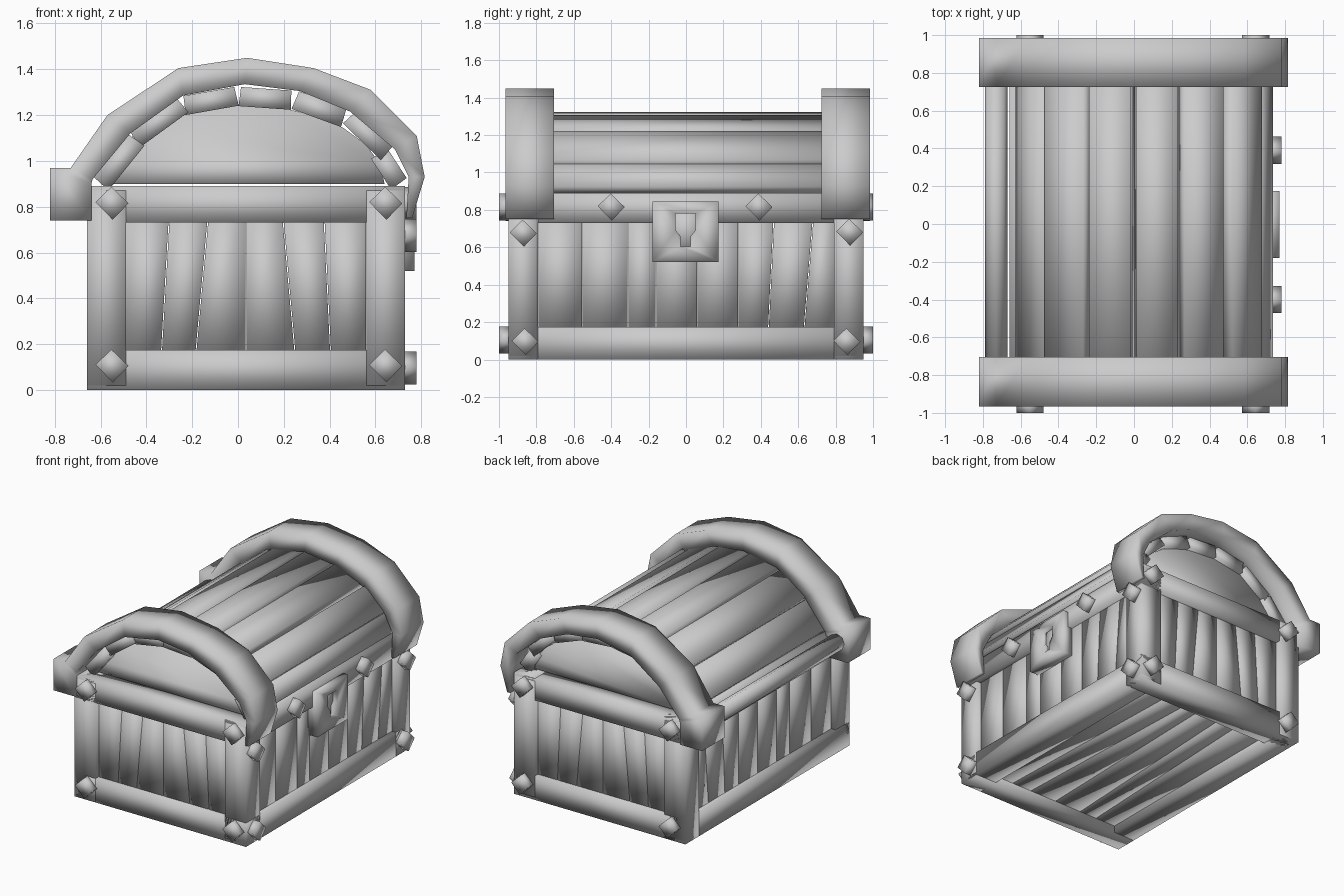
import bpy, bmesh
from math import radians, cos, sin
from mathutils import Vector

if "Cube" in bpy.data.objects:
    bpy.data.objects.remove(bpy.data.objects["Cube"])


def finish(name, bm, smooth=True):
    bmesh.ops.recalc_face_normals(bm, faces=bm.faces)
    mesh = bpy.data.meshes.new(name)
    bm.to_mesh(mesh)
    bm.free()
    for p in mesh.polygons:
        p.use_smooth = smooth
    obj = bpy.data.objects.new(name, mesh)
    bpy.context.collection.objects.link(obj)
    return obj


def loft(name, sections, smooth=True):
    """Skin a row of equal-length closed rings and cap both ends."""
    bm = bmesh.new()
    rings = [[bm.verts.new(p) for p in s] for s in sections]
    n = len(rings[0])
    for a, b in zip(rings, rings[1:]):
        for i in range(n):
            j = (i + 1) % n
            bm.faces.new((a[i], a[j], b[j], b[i]))
    bm.faces.new(rings[0])
    bm.faces.new(rings[-1])
    return finish(name, bm, smooth)


def place(axis, d, u, v):
    """Point at depth d along an axis, (u, v) being the other two axes in order."""
    return {'X': (d, u, v), 'Y': (u, d, v), 'Z': (u, v, d)}[axis]


def prism(name, axis, lo, hi, outline, smooth=True):
    return loft(name, [[place(axis, d, u, v) for u, v in outline] for d in (lo, hi)], smooth)


def box(name, x0, x1, y0, y1, z0, z1):
    return prism(name, 'Z', z0, z1, [(x0, y0), (x1, y0), (x1, y1), (x0, y1)])


def planks(name, axis, lo, hi, v0, v1, low, high):
    """Slightly slanted boards; low/high are the joints at v0 and v1."""
    for i in range(len(low) - 1):
        prism(f"{name}_{i}", axis, lo, hi, [(low[i] + .002, v0), (low[i + 1] - .002, v0),
                                            (high[i + 1] - .002, v1), (high[i] + .002, v1)])


X0, X1, Y, TOP = -.66, .73, .95, .89

# Frame: corner posts, bottom and top beams
for sy in (-1, 1):
    ya, yb = sorted((sy * Y, sy * (Y - .16)))
    for xa in (X0, X1 - .17):
        box("corner_post", xa, xa + .17, ya, yb, .02, TOP - .02)
    box("end_bottom_beam", X0, X1, ya, yb, 0, .175)
    box("end_top_beam", X0, X1, ya, yb, .73, TOP)
for xa in (X0, X1 - .17):
    box("side_bottom_beam", xa, xa + .17, -Y, Y, 0, .175)
    box("side_top_beam", xa, xa + .17, -Y, Y, .73, TOP)

# Wall boards
end_low = [-.49, -.335, -.185, .035, .25, .405, .56]
end_high = [-.49, -.30, -.13, .035, .195, .375, .56]
side_low = [-.79, -.555, -.31, -.16, .06, .28, .44, .63, .80]
side_high = [-.79, -.555, -.31, -.16, .06, .28, .47, .68, .80]
for s, label in ((-1, "front"), (1, "back")):
    planks(label + "_board", 'Y', s * .85, s * .915, .15, .76, end_low, end_high)
planks("right_board", 'X', .63, .695, .15, .76, side_low, side_high)
planks("left_board", 'X', -.625, -.56, .15, .76, side_low, side_high)

# Floor boards
planks("floor_board", 'Z', .05, .11, -.82, .82,
       [-.52, -.33, -.19, .03, .25, .41, .59], [-.52, -.26, -.11, .07, .19, .36, .59])

# Lid staves: centre x, centre z, tilt, width
for i, (x, z, tilt, w) in enumerate([
        (-.52, .995, 51, .25), (-.347, 1.17, 36, .26), (-.12, 1.262, 10, .235),
        (.12, 1.273, -4, .23), (.356, 1.227, -20, .23), (.57, 1.114, -44, .23),
        (.66, .965, -57, .16)]):
    c, s = cos(radians(tilt)), sin(radians(tilt))
    t = .042
    ring = [(x + a * c - b * s, z + a * s + b * c)
            for a, b in ((-w / 2, -t), (w / 2, -t), (w / 2 - .005, t), (-w / 2 + .005, t))]
    prism(f"lid_stave_{i}", 'Y', -.87, .87, ring)

# Lid end panels
arc = [(.025 + .615 * cos(radians(a)), .90 + .345 * sin(radians(a))) for a in range(0, 181, 15)]
for s in (-1, 1):
    prism("lid_end_panel", 'Y', s * .78, s * .84, arc)

# Hinge rod along the rear edge
rod = [(-.73 + .06 * cos(radians(a)), .87 + .06 * sin(radians(a))) for a in range(0, 360, 45)]
prism("hinge_rod", 'Y', -.74, .76, rod)

# Arched lid bands: outer point, inner point
band = [(-.82, .74, -.64, .74), (-.82, .97, -.64, .90), (-.73, .97, -.635, .92),
        (-.57, 1.20, -.47, 1.12), (-.26, 1.405, -.24, 1.285), (.04, 1.45, .03, 1.335),
        (.33, 1.405, .27, 1.305), (.58, 1.31, .49, 1.215), (.78, 1.11, .685, 1.05),
        (.815, .93, .745, .93), (.76, .75, .735, .75)]
for label, y0, y1 in (("front", -.965, -.705), ("back", .725, .985)):
    loft(label + "_lid_band", [[(ox, y0, oz), (ox, y1, oz), (ix, y1, iz), (ix, y0, iz)]
                               for ox, oz, ix, iz in band])


# Diamond studs
def stud(axis, lo, hi, u, v, r=.072):
    prism("stud", axis, lo, hi, [(u - r, v + .005), (u + .003, v - r), (u + r, v), (u - .003, v + r)])


for s in (-1, 1):
    for x in (-.55, .645):
        for z in (.105, .815):
            stud('Y', s * .93, s * 1.0, x, z)
for y, z in ((-.87, .675), (.875, .68), (-.86, .095), (.86, .095), (-.4, .815), (.39, .815)):
    stud('X', .70, .78, y, z)

# Lock plate with a keyhole, and the backing behind it
bm = bmesh.new()
plate = [(-.18, .52), (.175, .52), (.175, .845), (-.18, .845)]
keyhole = [(-.03, .605), (.025, .605), (.025, .66), (.05, .69), (.05, .78), (-.055, .78),
           (-.055, .69), (-.03, .66)]
edges = []
for loop in (plate, keyhole):
    vs = [bm.verts.new((.69, y, z)) for y, z in loop]
    edges += [bm.edges.new((vs[i - 1], vs[i])) for i in range(len(vs))]
bmesh.ops.triangle_fill(bm, edges=edges, use_beauty=True)
ext = bmesh.ops.extrude_face_region(bm, geom=bm.faces[:])
bmesh.ops.translate(bm, vec=Vector((.08, 0, 0)),
                    verts=[g for g in ext["geom"] if isinstance(g, bmesh.types.BMVert)])
finish("lock_plate", bm)
box("lock_backing", .69, .735, -.1, .1, .56, .82)
